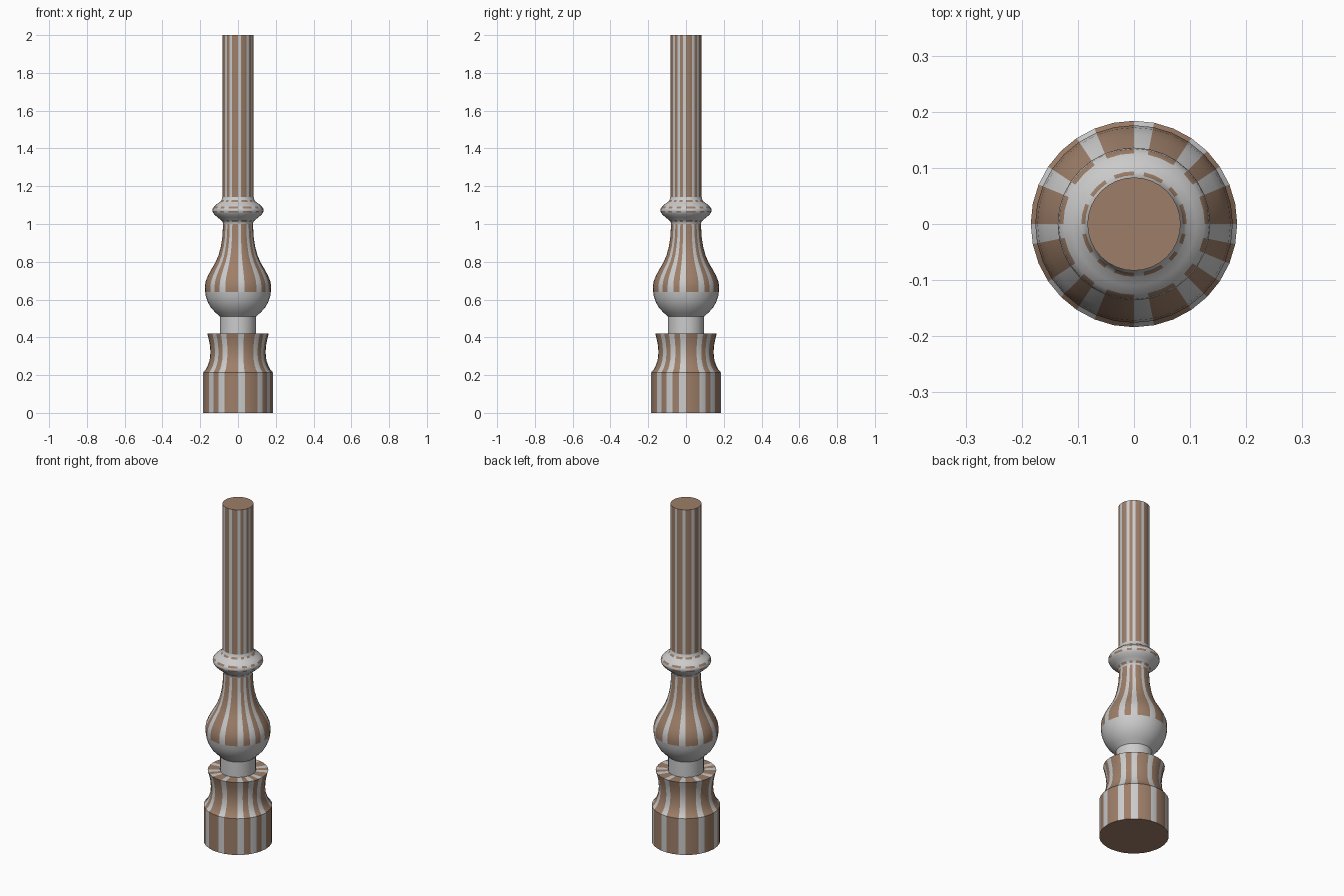
import bpy, bmesh, math

if "Cube" in bpy.data.objects:
    bpy.data.objects.remove(bpy.data.objects["Cube"])

SIDES = 32
# faces around the turning that stay grey between the brown panels
GAPS = {2, 4, 7, 10, 13, 16, 19, 21, 24, 27, 29, 31}

brown = bpy.data.materials.new("brown")
brown.diffuse_color = (0.34, 0.21, 0.14, 1)
brown.use_nodes = True
brown.node_tree.nodes["Principled BSDF"].inputs["Base Color"].default_value = brown.diffuse_color


def lathe(name, profile, painted, cap_bottom=False, cap_top=False):
    """Turn (radius, z) points; 'painted' holds the profile segments with brown panels."""
    bm = bmesh.new()
    rings = []
    for r, z in profile:
        rings.append([bm.verts.new((r * math.cos(2 * math.pi * i / SIDES),
                                    r * math.sin(2 * math.pi * i / SIDES), z))
                      for i in range(SIDES)])
    for s in range(len(rings) - 1):
        lo, hi = rings[s], rings[s + 1]
        for i in range(SIDES):
            j = (i + 1) % SIDES
            f = bm.faces.new((lo[i], lo[j], hi[j], hi[i]))
            f.material_index = int(s in painted and i not in GAPS)
    if cap_bottom:
        bm.faces.new(rings[0][::-1]).material_index = 1
    if cap_top:
        bm.faces.new(rings[-1]).material_index = 1
    me = bpy.data.meshes.new(name)
    bm.to_mesh(me)
    bm.free()
    me.materials.append(None)
    me.materials.append(brown)
    ob = bpy.data.objects.new(name, me)
    bpy.context.collection.objects.link(ob)
    bpy.ops.object.select_all(action='DESELECT')
    ob.select_set(True)
    bpy.context.view_layer.objects.active = ob
    bpy.ops.object.shade_smooth_by_angle(angle=math.radians(40))


# straight foot and flared collar with its flat top
foot = [(0.184, 0), (0.184, 0.215), (0.172, 0.228), (0.160, 0.25), (0.150, 0.28),
        (0.146, 0.32), (0.149, 0.36), (0.155, 0.39), (0.163, 0.42), (0.096, 0.42)]
lathe("foot", foot, set(range(len(foot) - 1)), cap_bottom=True)

# plain neck and lower half of the bulb
cup = [(0.096, 0.42), (0.096, 0.51), (0.118, 0.53), (0.142, 0.555),
       (0.159, 0.585), (0.170, 0.615), (0.174, 0.64)]
lathe("bulb_cup", cup, set())

# panelled upper half of the bulb
bulb = [(0.174, 0.64), (0.176, 0.665), (0.172, 0.695), (0.160, 0.725), (0.141, 0.76),
        (0.120, 0.795), (0.103, 0.835), (0.091, 0.88), (0.083, 0.93), (0.079, 1.0)]
lathe("bulb_top", bulb, set(range(len(bulb) - 1)))

# bead ring with thin rows of brown dashes
bead = [(0.079, 1.0), (0.081, 1.01), (0.089, 1.02), (0.108, 1.035), (0.125, 1.05),
        (0.132, 1.06), (0.136, 1.07), (0.134, 1.082), (0.126, 1.092),
        (0.110, 1.107), (0.094, 1.117), (0.087, 1.127), (0.083, 1.142)]
lathe("bead_ring", bead, {1, 5, 7, 10})

# straight shaft
lathe("shaft", [(0.083, 1.142), (0.083, 2.0)], {0}, cap_top=True)
